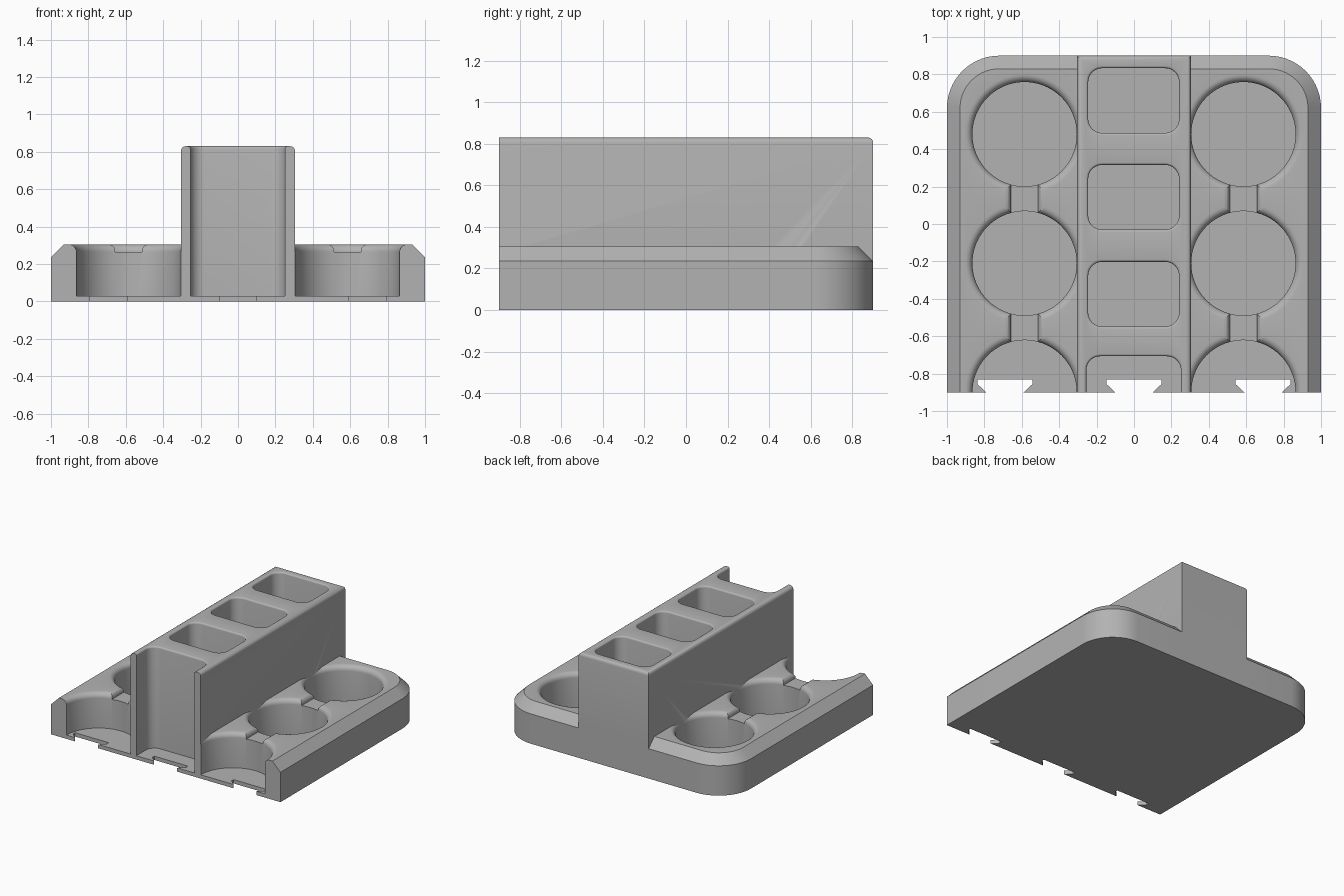
import bpy
import bmesh
from math import sin, cos, pi

old = bpy.data.objects.get("Cube")
if old:
    bpy.data.objects.remove(old, do_unlink=True)

FRONT, BACK, FLOOR, DECK, TOP = -0.9, 0.9, 0.03, 0.305, 0.83

grey = bpy.data.materials.new("plain grey")
grey.use_nodes = True
grey.diffuse_color = (0.45, 0.45, 0.45, 1)
grey.node_tree.nodes["Principled BSDF"].inputs["Base Color"].default_value = (0.45, 0.45, 0.45, 1)


def loft(name, rings):
    """Closed solid through rings that have the same number of points."""
    bm = bmesh.new()
    loops = [[bm.verts.new(p) for p in ring] for ring in rings]
    n = len(loops[0])
    for a, b in zip(loops, loops[1:]):
        for i in range(n):
            j = (i + 1) % n
            bm.faces.new((a[i], a[j], b[j], b[i]))
    bm.faces.new(loops[0])
    bm.faces.new(loops[-1])
    return finish(name, bm)


def finish(name, bm):
    bmesh.ops.recalc_face_normals(bm, faces=bm.faces)
    mesh = bpy.data.meshes.new(name)
    bm.to_mesh(mesh)
    bm.free()
    mesh.materials.append(grey)
    obj = bpy.data.objects.new(name, mesh)
    bpy.context.collection.objects.link(obj)
    return obj


def combine(target, tool, operation="DIFFERENCE"):
    mod = target.modifiers.new("combine", "BOOLEAN")
    mod.operation, mod.solver, mod.object = operation, "EXACT", tool
    bpy.context.view_layer.objects.active = target
    bpy.ops.object.modifier_apply(modifier=mod.name)
    bpy.data.objects.remove(tool, do_unlink=True)


def rounded_rect(cx, cy, hx, hy, r, z, steps=10):
    pts = []
    for k, (sx, sy) in enumerate(((1, 1), (-1, 1), (-1, -1), (1, -1))):
        for i in range(steps + 1):
            a = (k + i / steps) * pi / 2
            pts.append((cx + sx * (hx - r) + r * cos(a), cy + sy * (hy - r) + r * sin(a), z))
    return pts


def flare(bottom, top, r, steps=6):
    """Wall profile as (outward offset, z), rounding over at the rim."""
    arc = [(r - r * cos(i / steps * pi / 2), top - r + r * sin(i / steps * pi / 2))
           for i in range(steps + 1)]
    return [(0, bottom)] + arc + [(r, top + 0.1)]


# Base slab with a chamfered rim, long at the front so it can be trimmed
tray = loft("holder_tray", [rounded_rect(0, -0.3, 1 - d, 1.2 - d, 0.28 - d, z, 14)
                            for d, z in ((0, 0), (0, 0.235), (0.07, DECK))])

# Round cups joined by shallow channels
for cx in (-0.585, 0.585):
    for cy in (0.48, -0.21, -0.9):
        combine(tray, loft("cup_cutter", [
            [(cx + (0.279 + d) * cos(a * pi / 36), cy + (0.279 + d) * sin(a * pi / 36), z)
             for a in range(72)] for d, z in flare(FLOOR, DECK, 0.04)]))
    side = flare(0.263, DECK, 0.035)
    section = [(cx + 0.072 + d, z) for d, z in side]
    section += [(cx - 0.072 - d, z) for d, z in reversed(side)]
    combine(tray, loft("channel_cutter", [[(x, y, z) for x, z in section] for y in (0.4, -1.1)]))

# Tall centre block with rounded top edges
bm = bmesh.new()
bmesh.ops.create_cube(bm, size=1)
for v in bm.verts:
    v.co.x *= 0.61
    v.co.y = BACK if v.co.y > 0 else -1.2
    v.co.z = TOP if v.co.z > 0 else 0
rim = [e for e in bm.edges if all(v.co.z > 0.5 for v in e.verts)]
bmesh.ops.bevel(bm, geom=rim, offset=0.025, segments=4, profile=0.5, affect="EDGES")
combine(tray, finish("centre_block", bm), "UNION")

# Rectangular pockets, the front one slightly larger
for cy, grow in ((0.66, 0), (0.143, 0), (-0.375, 0), (-0.89, 0.01)):
    combine(tray, loft("pocket_cutter", [
        rounded_rect(-0.002, cy, 0.243 + grow + d, 0.173 + grow + d, 0.075 + d, z)
        for d, z in flare(FLOOR, TOP, 0.013, 4)]))

# Trim the front flat
combine(tray, loft("front_cutter", [
    [(-2, -3, z), (2, -3, z), (2, FRONT, z), (-2, FRONT, z)] for z in (-1, 2)]))

# Dovetail notches through the floor at the front edge
half = [(0.1, -1), (0.1, FRONT), (0.146, -0.857), (0.146, -0.832)]
for cx in (-0.69, 0, 0.69):
    outline = [(cx + x, y) for x, y in half] + [(cx - x, y) for x, y in reversed(half)]
    combine(tray, loft("notch_cutter", [[(x, y, z) for x, y in outline] for z in (-0.1, 0.1)]))

bpy.ops.object.select_all(action="DESELECT")
tray.select_set(True)
bpy.context.view_layer.objects.active = tray
bpy.ops.object.shade_smooth_by_angle(angle=pi / 6)
